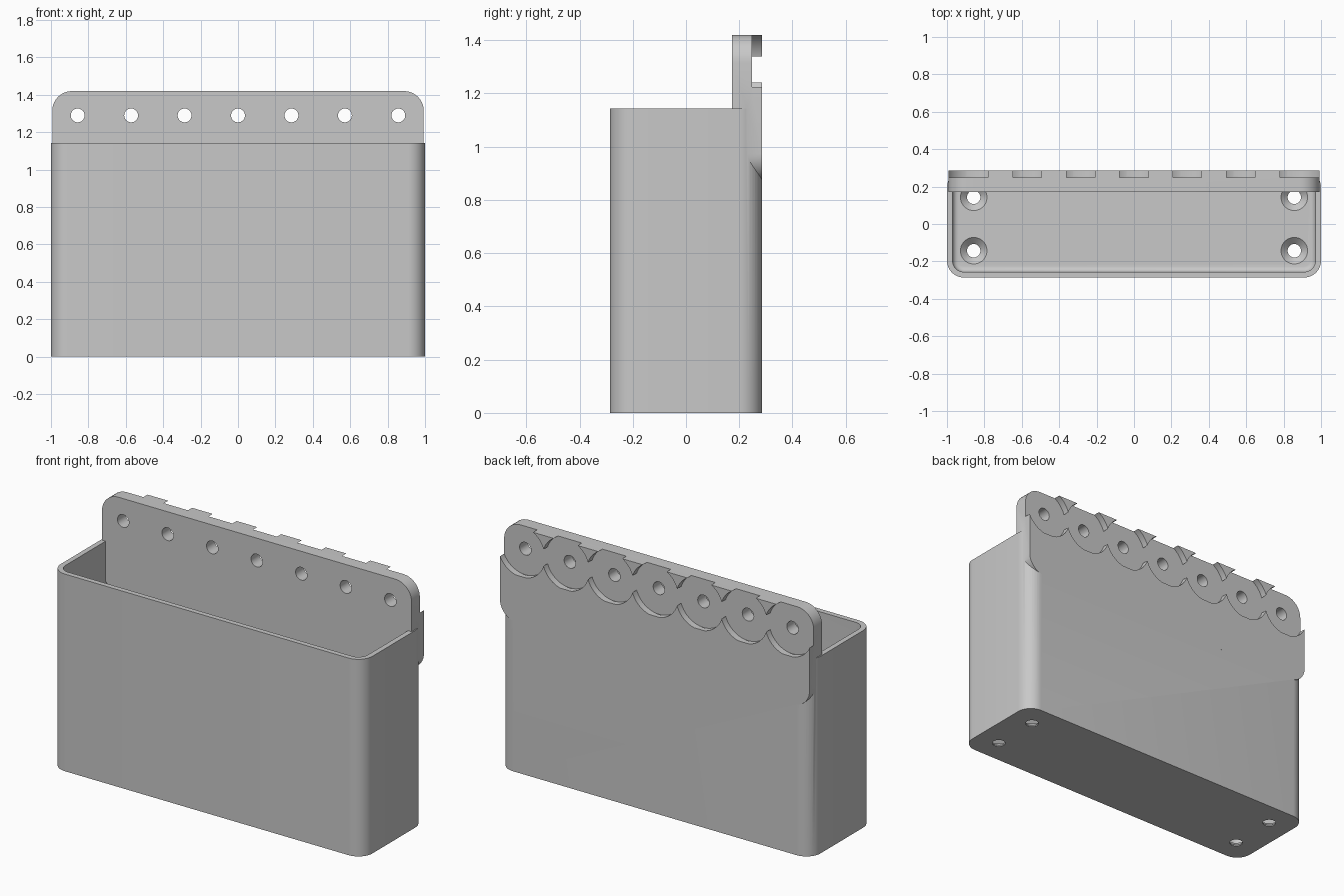
import bpy, bmesh, math
from mathutils import Matrix

if "Cube" in bpy.data.objects:
    bpy.data.objects.remove(bpy.data.objects["Cube"], do_unlink=True)

grey = bpy.data.materials.new("plain grey")
grey.use_nodes = True
grey.diffuse_color = (0.58, 0.58, 0.58, 1)
grey.node_tree.nodes["Principled BSDF"].inputs["Base Color"].default_value = grey.diffuse_color

# Sizes
BACK, RIM, TOP = 0.286, 1.143, 1.42
WALL, FLOOR, PITCH = 0.03, 0.04, 0.2857
HOLE_Z = 1.29
UPRIGHT = Matrix.Rotation(math.radians(90), 4, 'X')   # local z turns to -y


def rounded_rect(half_w, v0, v1, radius, steps=10):
    """Outline with four rounded corners."""
    points = []
    corners = [(1, v1 - radius), (-1, v1 - radius), (-1, v0 + radius), (1, v0 + radius)]
    for quarter, (side, cv) in enumerate(corners):
        cu = side * (half_w - radius)
        for i in range(steps + 1):
            a = math.pi / 2 * (quarter + i / steps)
            points.append((cu + radius * math.cos(a), cv + radius * math.sin(a)))
    return points


def finish(name, bm):
    bmesh.ops.recalc_face_normals(bm, faces=bm.faces)
    mesh = bpy.data.meshes.new(name)
    bm.to_mesh(mesh)
    bm.free()
    mesh.materials.append(grey)
    obj = bpy.data.objects.new(name, mesh)
    bpy.context.collection.objects.link(obj)
    return obj


def prism(name, outline, low, high, matrix=Matrix(), fillet=0):
    """Extrude an outline, optionally rounding its bottom edge."""
    bm = bmesh.new()
    base = bm.faces.new([bm.verts.new((u, v, low)) for u, v in outline])
    top = bmesh.ops.extrude_face_region(bm, geom=[base])["geom"]
    for vert in [g for g in top if isinstance(g, bmesh.types.BMVert)]:
        vert.co.z = high
    if fillet:
        rim = [e for e in bm.edges if all(abs(v.co.z - low) < 1e-5 for v in e.verts)]
        bmesh.ops.bevel(bm, geom=rim, offset=fillet, segments=5, profile=0.5, affect='EDGES')
    bm.transform(matrix)
    return finish(name, bm)


def cylinder(name, r_low, r_high, length, matrix, sides=48):
    bm = bmesh.new()
    bmesh.ops.create_cone(bm, cap_ends=True, segments=sides, radius1=r_low,
                          radius2=r_high, depth=length, matrix=matrix)
    return finish(name, bm)


def combine(target, tool, operation):
    mod = target.modifiers.new(operation.lower(), 'BOOLEAN')
    mod.operation, mod.solver, mod.object = operation, 'EXACT', tool
    bpy.context.view_layer.objects.active = target
    bpy.ops.object.modifier_apply(modifier=mod.name)
    bpy.data.objects.remove(tool, do_unlink=True)


# Open bin with a filleted floor
body = prism("storage_bin", rounded_rect(1.0, -BACK, BACK, 0.09), 0, RIM)
cavity = prism("cavity", rounded_rect(1 - WALL, WALL - BACK, BACK - WALL, 0.06),
               FLOOR, RIM + 0.2, fillet=0.03)
combine(body, cavity, 'DIFFERENCE')

# Rounded mounting plate across the back
plate = prism("mounting_plate", rounded_rect(0.993, 0.87, TOP, 0.105), -BACK, -0.172, UPRIGHT)

# Round recesses and through holes in the plate
for i in range(-3, 4):
    spot = Matrix.Translation((i * PITCH, BACK, HOLE_Z)) @ UPRIGHT
    combine(plate, cylinder("recess", 0.151, 0.151, 0.076, spot, 64), 'DIFFERENCE')
    combine(plate, cylinder("hole", 0.037, 0.037, 0.6, spot, 32), 'DIFFERENCE')
combine(body, plate, 'UNION')

# Countersunk screw holes in the floor
for x in (-3 * PITCH, 3 * PITCH):
    for y in (-PITCH / 2, PITCH / 2):
        combine(body, cylinder("screw_hole", 0.036, 0.036, 0.2,
                               Matrix.Translation((x, y, 0))), 'DIFFERENCE')
        combine(body, cylinder("countersink", 0.036, 0.072, 0.034,
                               Matrix.Translation((x, y, FLOOR - 0.016))), 'DIFFERENCE')

# Smooth the curves, keep the edges crisp
bpy.ops.object.select_all(action='DESELECT')
body.select_set(True)
bpy.context.view_layer.objects.active = body
bpy.ops.object.shade_smooth_by_angle(angle=math.radians(30))
